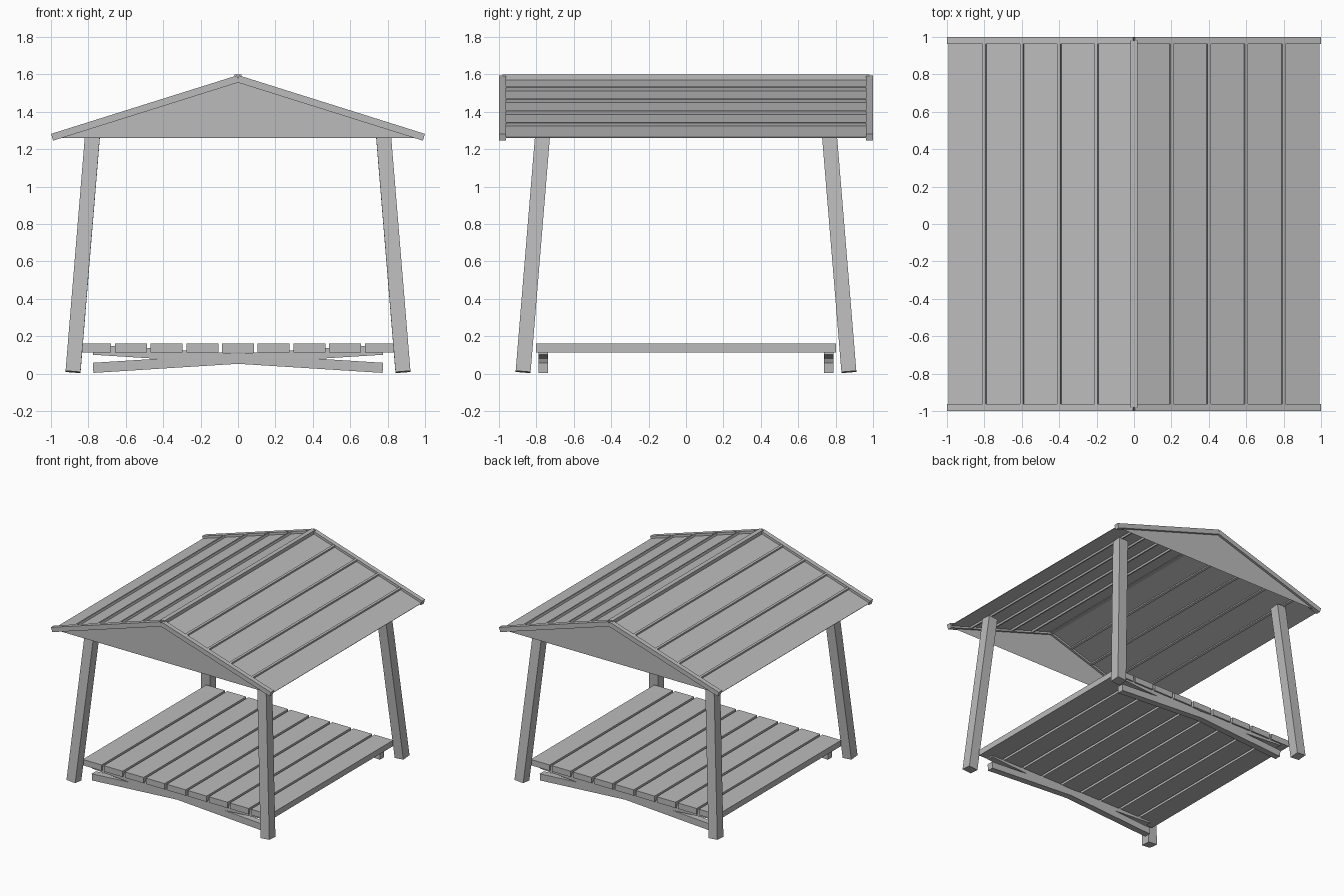
import bpy, bmesh, math
from mathutils import Matrix, Vector

if "Cube" in bpy.data.objects:
    bpy.data.objects.remove(bpy.data.objects["Cube"])

mat = bpy.data.materials.new("plain grey")
mat.diffuse_color = (0.5, 0.5, 0.5, 1)
mat.use_nodes = True
mat.node_tree.nodes["Principled BSDF"].inputs["Base Color"].default_value = mat.diffuse_color


def add_object(name, bm):
    bmesh.ops.recalc_face_normals(bm, faces=bm.faces)
    me = bpy.data.meshes.new(name)
    bm.to_mesh(me)
    bm.free()
    me.materials.append(mat)
    ob = bpy.data.objects.new(name, me)
    bpy.context.collection.objects.link(ob)
    return ob


def beam(name, a, b, width, height, side):
    """Square-cut bar from a to b; width is measured along 'side'."""
    a, b = Vector(a), Vector(b)
    d = (b - a).normalized()
    s = Vector(side)
    s = (s - d * s.dot(d)).normalized()
    u = d.cross(s)
    rot = Matrix((s, u, d)).transposed().to_4x4()
    m = Matrix.Translation((a + b) / 2) @ rot @ Matrix.Diagonal((width, height, (b - a).length, 1))
    bm = bmesh.new()
    bmesh.ops.create_cube(bm, size=1, matrix=m)
    return add_object(name, bm)


APEX, EAVE_X, EAVE_Z, GABLE_Y = 1.576, 0.993, 1.264, 0.981
SLOPE = (APEX - EAVE_Z) / EAVE_X


def roof_z(x):
    return APEX - SLOPE * abs(x)


# Roof shell: two slopes and two gable triangles, open underneath
bm = bmesh.new()
front, back = [[bm.verts.new((x, y, roof_z(x))) for x in (-EAVE_X, 0, EAVE_X)]
               for y in (-GABLE_Y, GABLE_Y)]
for i in (0, 1):
    bm.faces.new((front[i], front[i + 1], back[i + 1], back[i]))
bm.faces.new(front)
bm.faces.new(back)
roof = add_object("roof_shell", bm)
mod = roof.modifiers.new("thickness", 'SOLIDIFY')
mod.thickness = 0.004

# Ridge bar
beam("ridge_bar", (0, -GABLE_Y, 1.5815), (0, GABLE_Y, 1.5815), 0.036, 0.036, (1, 0, 0))

for sx in (-1, 1):
    # Gable edge boards
    for sy in (-1, 1):
        beam("gable_edge_board", (0, sy * GABLE_Y, APEX),
             (sx * 0.994, sy * GABLE_Y, roof_z(0.994)), 0.038, 0.038, (0, 1, 0))
    # Roof battens
    for i in range(1, 5):
        x = sx * (0.2 * i - 0.003)
        beam("roof_batten", (x, -GABLE_Y, roof_z(x)), (x, GABLE_Y, roof_z(x)),
             0.017, 0.036, (1, 0, -sx * SLOPE))
    # Leaning corner legs
    for sy in (-1, 1):
        beam("leg", (sx * 0.882, sy * 0.871, 0.009), (sx * 0.775, sy * 0.764, 1.31),
             0.08, 0.08, (1, 0, 0))

# Deck planks
for i in range(-4, 5):
    x = i * 0.191
    beam("deck_plank", (x, -0.802, 0.137), (x, 0.802, 0.137), 0.171, 0.048, (1, 0, 0))

# Shallow crossed bearers under the deck
for y in (-0.763, 0.763):
    for sx in (-1, 1):
        beam("crossed_bearer", (-sx * 0.775, y, 0.031), (sx * 0.775, y, 0.128),
             0.053, 0.054, (0, 1, 0))
